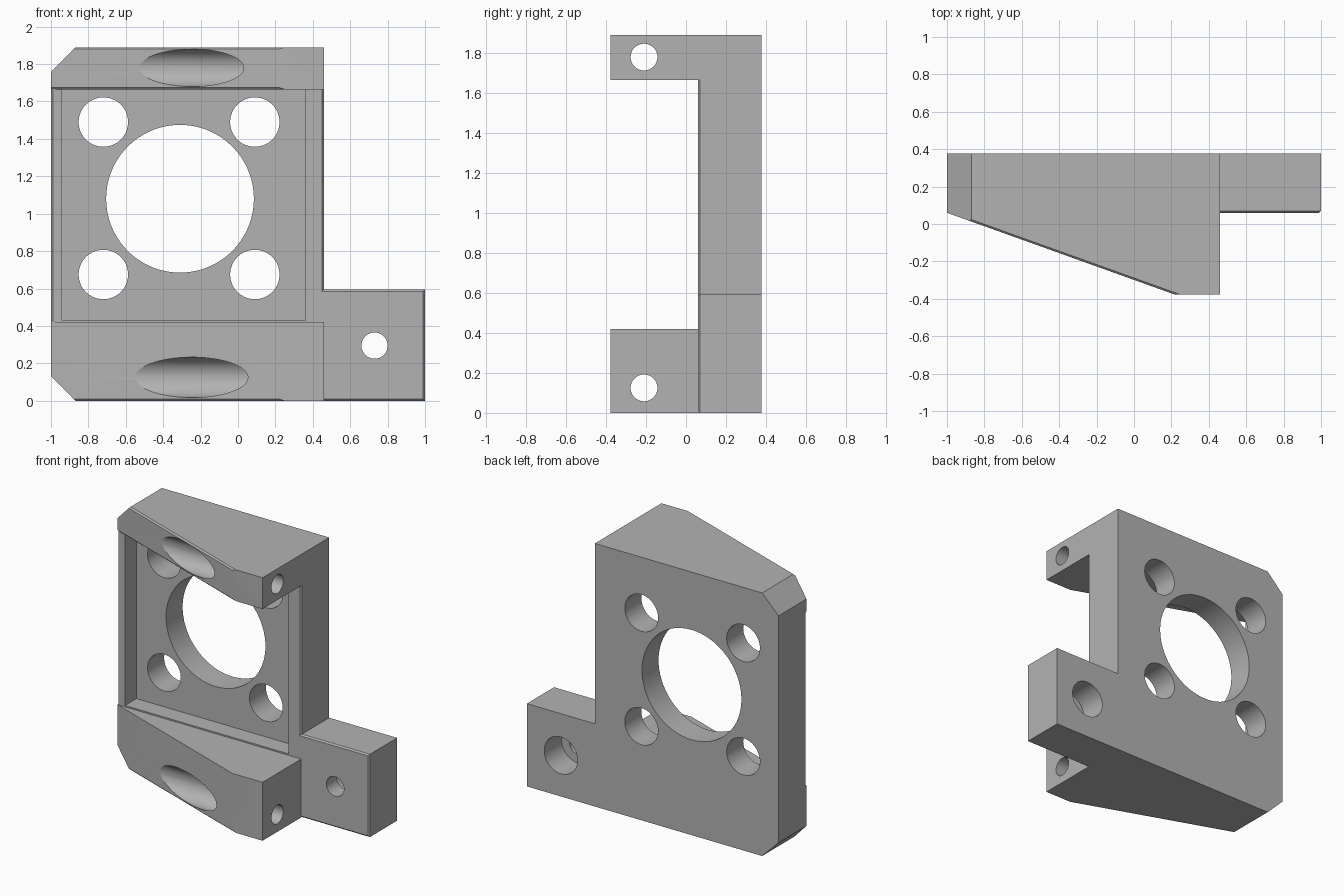
import bpy, bmesh, math
from mathutils import Matrix, Vector

if "Cube" in bpy.data.objects:
    bpy.data.objects.remove(bpy.data.objects["Cube"])

H, YB, YF, YP = 1.89, 0.378, -0.378, 0.06   # height, back, flange front, plate front

metal = bpy.data.materials.new("plain_grey")
metal.diffuse_color = (0.45, 0.45, 0.45, 1)
metal.use_nodes = True
metal.node_tree.nodes["Principled BSDF"].inputs["Base Color"].default_value = metal.diffuse_color


def to_object(bm, name):
    bmesh.ops.recalc_face_normals(bm, faces=bm.faces)
    me = bpy.data.meshes.new(name)
    bm.to_mesh(me)
    bm.free()
    me.materials.append(metal)
    ob = bpy.data.objects.new(name, me)
    bpy.context.collection.objects.link(ob)
    return ob


def prism(points, shift):
    """Extrude a closed 3D outline along a vector."""
    bm = bmesh.new()
    f = bm.faces.new([bm.verts.new(p) for p in points])
    r = bmesh.ops.extrude_face_region(bm, geom=[f])
    bmesh.ops.translate(bm, vec=shift, verts=[v for v in r["geom"] if isinstance(v, bmesh.types.BMVert)])
    bmesh.ops.recalc_face_normals(bm, faces=bm.faces)
    return bm


def chamfer(bm, test, size):
    edges = [e for e in bm.edges if test(e)]
    bmesh.ops.bevel(bm, geom=edges, offset=size, segments=1, affect='EDGES', profile=0.5)


def combine(target, other, op):
    m = target.modifiers.new(op, 'BOOLEAN')
    m.operation, m.solver, m.object = op, 'EXACT', other
    bpy.context.view_layer.objects.active = target
    bpy.ops.object.modifier_apply(modifier=m.name)
    bpy.data.objects.remove(other)


def drill(target, start, end, radius):
    a, b = Vector(start), Vector(end)
    bm = bmesh.new()
    rot = (b - a).to_track_quat('Z', 'Y').to_matrix().to_4x4()
    bmesh.ops.create_cone(bm, cap_ends=True, segments=72, radius1=radius, radius2=radius,
                          depth=(b - a).length, matrix=Matrix.Translation((a + b) / 2) @ rot)
    combine(target, to_object(bm, "drill_cutter"), 'DIFFERENCE')


# back plate with side tab, front rim lightly chamfered
outline = [(-0.87, 0), (1, 0), (1, 0.595), (0.46, 0.595), (0.46, H), (-0.87, H), (-1, 1.76), (-1, 0.13)]
bm = prism([(x, YP, z) for x, z in outline], (0, YB - YP, 0))
chamfer(bm, lambda e: all(abs(v.co.y - YP) < 1e-4 for v in e.verts), 0.01)
bracket = to_object(bm, "mounting_bracket")

# shallow rectangular pocket in the plate
pocket = prism([(-0.94, -0.1, 0.43), (0.36, -0.1, 0.43), (0.36, -0.1, 1.665), (-0.94, -0.1, 1.665)], (0, 0.29, 0))
combine(bracket, to_object(pocket, "pocket_cutter"), 'DIFFERENCE')

# motor bore, four corner holes, counterbored tab hole
drill(bracket, (-0.31, -0.1, 1.08), (-0.31, 0.5, 1.08), 0.395)
for x in (-0.72, 0.09):
    for z in (0.675, 1.49):
        drill(bracket, (x, -0.1, z), (x, 0.5, z), 0.132)
drill(bracket, (0.73, -0.1, 0.295), (0.73, 0.5, 0.295), 0.07)
drill(bracket, (0.73, 0.18, 0.295), (0.73, 0.5, 0.295), 0.132)


def on_slope(v):
    t = (v.co.x + 1) / 1.22
    return abs(v.co.y - (YP + t * (YF - YP))) < 1e-3


# lower and upper tapered flanges, each with a counterbored cross hole
footprint = [(-1, YP), (0.22, YF), (0.46, YF), (0.46, 0.18), (-1, 0.18)]
for name, z0, z1, edge_z, sign, hole_z, r in (
        ("lower_flange", 0, 0.42, (0,), -1, 0.125, 0.108),
        ("upper_flange", 1.665, H, (1.665, H), 1, 1.78, 0.1)):
    bm = prism([(x, y, z0) for x, y in footprint], (0, 0, z1 - z0))
    cut = bmesh.ops.bisect_plane(bm, geom=bm.verts[:] + bm.edges[:] + bm.faces[:], dist=1e-5,
                                 plane_co=(-0.87, 0, H if sign > 0 else 0),
                                 plane_no=(-1, 0, sign), clear_outer=True)
    bmesh.ops.holes_fill(bm, edges=[e for e in bm.edges if e.is_boundary], sides=0)
    chamfer(bm, lambda e: all(on_slope(v) for v in e.verts)
            and abs(e.verts[0].co.z - e.verts[1].co.z) < 1e-4
            and any(abs(e.verts[0].co.z - h) < 1e-4 for h in edge_z), 0.01)
    flange = to_object(bm, name)
    drill(flange, (-1.2, -0.21, hole_z), (0.7, -0.21, hole_z), 0.067)
    drill(flange, (-1.2, -0.21, hole_z), (0.2, -0.21, hole_z), r)
    combine(bracket, flange, 'UNION')

# smooth bores, crisp edges
bpy.ops.object.select_all(action='DESELECT')
bracket.select_set(True)
bpy.context.view_layer.objects.active = bracket
bpy.ops.object.shade_smooth_by_angle(angle=math.radians(20))
